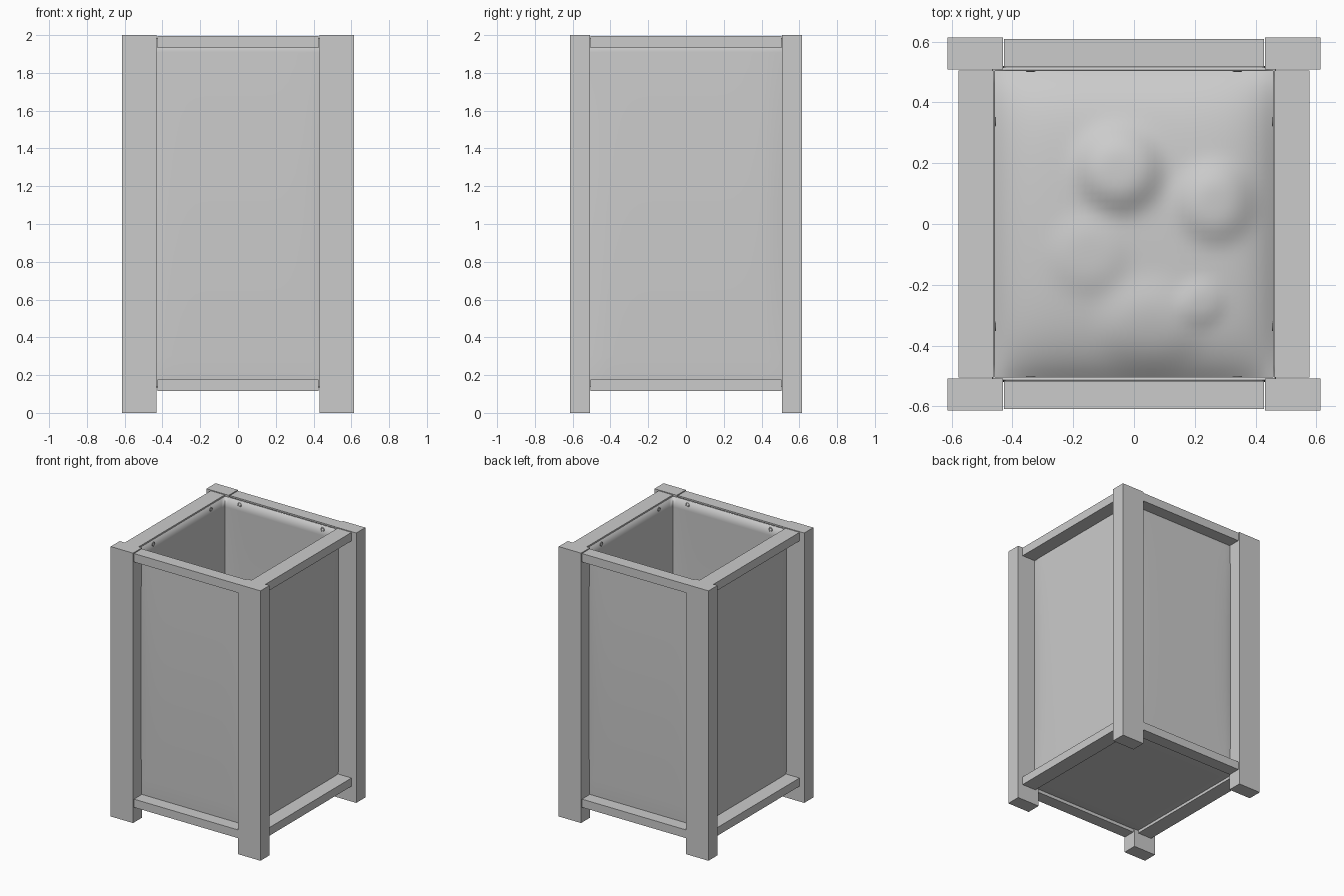
import bpy, bmesh, math
from mathutils import Vector

if "Cube" in bpy.data.objects:
    bpy.data.objects.remove(bpy.data.objects["Cube"])


def finish(name, bm):
    me = bpy.data.meshes.new(name)
    bm.to_mesh(me)
    bm.free()
    ob = bpy.data.objects.new(name, me)
    bpy.context.collection.objects.link(ob)
    return ob


def box(name, x0, x1, y0, y1, z0, z1):
    bm = bmesh.new()
    bmesh.ops.create_cube(bm, size=1)
    bmesh.ops.scale(bm, vec=(x1 - x0, y1 - y0, z1 - z0), verts=bm.verts)
    bmesh.ops.translate(bm, vec=((x0 + x1) / 2, (y0 + y1) / 2, (z0 + z1) / 2), verts=bm.verts)
    return finish(name, bm)


# Four corner posts
for sx, nx in ((-1, "left"), (1, "right")):
    for sy, ny in ((-1, "front"), (1, "back")):
        xs = sorted((sx * 0.431, sx * 0.614))
        ys = sorted((sy * 0.508, sy * 0.614))
        box(f"{ny}_{nx}_post", *xs, *ys, 0, 2)

# Upper and lower rails on all four sides
for level, z0, z1 in (("lower", 0.115, 0.176), ("upper", 1.933, 1.996)):
    for s, side in ((-1, "front"), (1, "back")):
        box(f"{level}_{side}_rail", -0.427, 0.427, *sorted((s * 0.516, s * 0.608)), z0, z1)
    for s, side in ((-1, "left"), (1, "right")):
        box(f"{level}_{side}_rail", *sorted((s * 0.462, s * 0.577)), -0.505, 0.505, z0, z1)

# Open-topped cloth bag with a flat base
W, D, Z0, Z1 = 0.458, 0.504, 0.145, 1.985
bm = bmesh.new()
bmesh.ops.create_cube(bm, size=2)
bmesh.ops.subdivide_edges(bm, edges=bm.edges[:], cuts=23, use_grid_fill=True)
bm.normal_update()
bmesh.ops.delete(bm, geom=[f for f in bm.faces if f.normal.z > 0.9], context='FACES')
for v in bm.verts:
    u, w, t = v.co.x, v.co.y, (v.co.z + 1) / 2
    x, y, z = u * W, w * D, Z0 + t * (Z1 - Z0)
    bulge = 0.012 * math.sin(math.pi * t)      # walls swell slightly outward
    if abs(u) > 0.999:
        x += math.copysign(bulge * (1 - w ** 8), u)
    if abs(w) > 0.999:
        y += math.copysign(bulge * (1 - u ** 8), w)
    v.co = Vector((x, y, z))
bag = finish("cloth_bag", bm)
mod = bag.modifiers.new("cloth_thickness", 'SOLIDIFY')
mod.thickness = 0.012
mod.offset = 1

# Rumpled cloth lying in the bottom, falling away at its edges
BUMPS = [(-0.05, 0.18, 0.13, 0.05), (0.27, 0.07, 0.12, 0.035), (0.22, -0.26, 0.07, 0.015),
         (-0.15, -0.1, 0.12, 0.015), (0.05, -0.35, 0.15, 0.02)]
bm = bmesh.new()
bmesh.ops.create_grid(bm, x_segments=40, y_segments=40, size=1)
for v in bm.verts:
    u, w = v.co.x, v.co.y
    x, y = u * W, w * D
    dome = 0.06 * (1 - u ** 6) * (1 - w ** 6) + 0.03 * (1 - w * w)
    lumps = sum(h * math.exp(-(((x - a) ** 2 + (y - b) ** 2) / r ** 2) ** 2) for a, b, r, h in BUMPS)
    v.co = Vector((x, y, 0.155 + dome + (1 - u ** 6) * (1 - w ** 6) * lumps))
cloth = finish("rumpled_cloth", bm)


# Small metal rings that hang the bag from the upper rails
def ring(name, loc, along_x):
    bpy.ops.mesh.primitive_torus_add(major_radius=0.013, minor_radius=0.003,
                                     major_segments=20, minor_segments=8, location=loc,
                                     rotation=(math.pi / 2, 0, 0 if along_x else math.pi / 2))
    bpy.context.object.name = name
    bpy.ops.object.shade_smooth()


for s, sn in ((-1, "a"), (1, "b")):
    for t, tn in ((-1, "a"), (1, "b")):
        ring(f"end_ring_{sn}{tn}", (t * 0.34, s * 0.504, 1.955), True)
        ring(f"side_ring_{sn}{tn}", (s * 0.457, t * 0.337, 1.955), False)

# Smooth cloth with sharp bag edges
for ob in (bag, cloth):
    bpy.ops.object.select_all(action='DESELECT')
    ob.select_set(True)
    bpy.context.view_layer.objects.active = ob
    bpy.ops.object.shade_smooth_by_angle(angle=math.radians(50))
